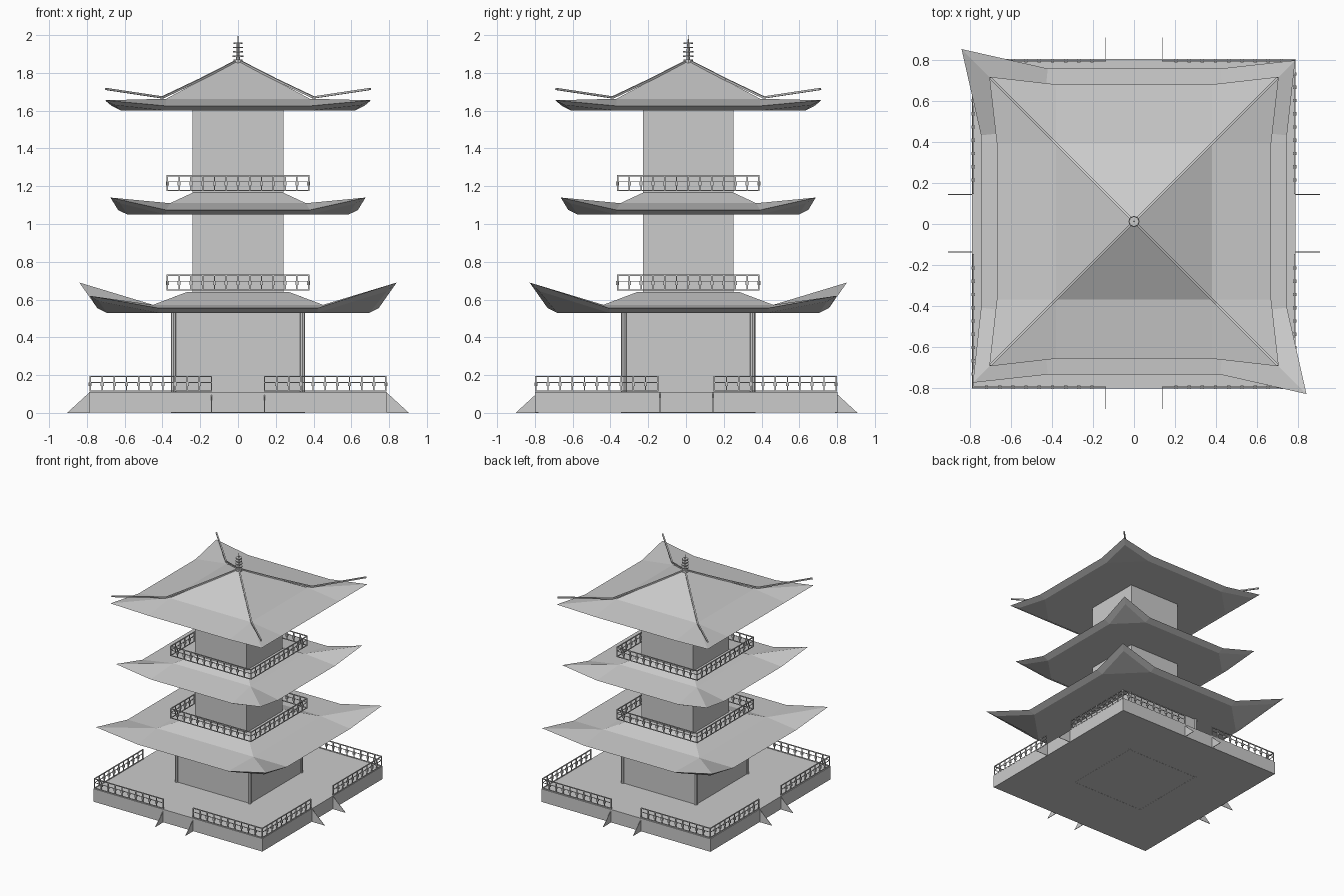
import bpy, bmesh, math
from mathutils import Vector, Matrix

if "Cube" in bpy.data.objects:
    bpy.data.objects.remove(bpy.data.objects["Cube"])

CY = 0.012  # the tower sits slightly behind the centre


def finish(bm, name):
    bmesh.ops.recalc_face_normals(bm, faces=bm.faces)
    me = bpy.data.meshes.new(name)
    bm.to_mesh(me)
    bm.free()
    ob = bpy.data.objects.new(name, me)
    bpy.context.collection.objects.link(ob)
    return ob


def add_box(bm, lo, hi):
    lo, hi = Vector(lo), Vector(hi)
    m = Matrix.Translation((lo + hi) / 2) @ Matrix.Diagonal((*(hi - lo), 1))
    bmesh.ops.create_cube(bm, size=1, matrix=m)


def add_cone(bm, x, y, z0, z1, r0, r1, n=8):
    bmesh.ops.create_cone(bm, cap_ends=True, segments=n, radius1=r0, radius2=r1, depth=z1 - z0,
                          matrix=Matrix.Translation((x, y, (z0 + z1) / 2)))


def add_bar(bm, a, b, w):
    a, b = Vector(a), Vector(b)
    d = b - a
    m = Matrix.Translation((a + b) / 2) @ d.to_track_quat('Z', 'Y').to_matrix().to_4x4()
    bmesh.ops.create_cube(bm, size=1, matrix=m @ Matrix.Diagonal((w, w, d.length, 1)))


# Terrace
bm = bmesh.new()
add_box(bm, (-0.79, -0.8, 0.001), (0.787, 0.803, 0.11))
finish(bm, "terrace")

# Triangular cheeks beside the four entrances
bm = bmesh.new()
for k in range(4):
    rot = Matrix.Rotation(k * math.pi / 2, 3, 'Z')
    for s in (-1, 1):
        tri = [(-0.785, 0.0), (-0.905, 0.0), (-0.785, 0.11)]
        rings = [[bm.verts.new(rot @ Vector((s * 0.14 + t, y, z)) + Vector((0, 0.003, 0)))
                  for y, z in tri] for t in (-0.002, 0.002)]
        bm.faces.new(rings[0])
        bm.faces.new(rings[1])
        for i in range(3):
            j = (i + 1) % 3
            bm.faces.new((rings[0][i], rings[0][j], rings[1][j], rings[1][i]))
finish(bm, "entrance_cheeks")


# Railing run: rails and evenly spaced balusters with a small block at mid height
def railing(bm, a, b, z, n, h=0.084):
    a, b = Vector((*a, z)), Vector((*b, z))
    for t, w in ((0.003, 0.006), (h * 0.58, 0.004), (h - 0.003, 0.007)):
        add_bar(bm, a + Vector((0, 0, t)), b + Vector((0, 0, t)), w)
    for i in range(n):
        p = a.lerp(b, i / (n - 1))
        w = 0.007
        add_box(bm, (p.x - w / 2, p.y - w / 2, z), (p.x + w / 2, p.y + w / 2, z + h))
        if 0 < i < n - 1:
            add_box(bm, (p.x - 0.008, p.y - 0.008, z + 0.03), (p.x + 0.008, p.y + 0.008, z + 0.05))


bm = bmesh.new()
for s in (-1, 1):
    for t in (-1, 1):
        railing(bm, (t * 0.783, s * 0.795), (t * 0.14, s * 0.795), 0.112, 11)
        railing(bm, (s * 0.783, t * 0.795), (s * 0.783, t * 0.15), 0.112, 11)
finish(bm, "terrace_railing")

for name, z in (("lower_balcony_railing", 0.648), ("upper_balcony_railing", 1.175)):
    bm = bmesh.new()
    r = 0.374
    c = [(-r, -r + CY), (r, -r + CY), (r, r + CY), (-r, r + CY)]
    for i in range(4):
        railing(bm, c[i], c[(i + 1) % 4], z, 13)
    finish(bm, name)


# Storey walls
def walls(name, r, z0, z1, t=0.012):
    bm = bmesh.new()
    for s in (-1, 1):
        a, b = sorted((s * r, s * (r - t)))
        add_box(bm, (-r, a + CY, z0), (r, b + CY, z1))
        add_box(bm, (a, -r + t + CY, z0), (b, r - t + CY, z1))
    finish(bm, name)


walls("ground_storey_walls", 0.345, 0.0, 0.54)
walls("middle_storey_walls", 0.24, 0.62, 1.06)
walls("top_storey_walls", 0.24, 1.14, 1.61)

bm = bmesh.new()
for sx in (-1, 1):
    for sy in (-1, 1):
        add_cone(bm, sx * 0.341, sy * 0.341 + CY, 0, 0.54, 0.015, 0.015)
finish(bm, "corner_columns")


# Roof: flared eave ring, hip bend ring and top ring, closed by a flat soffit
def roof(name, corners, eave, bend, top, soffit_z):
    """corners: 4 x (radius, top z, lower z); eave: (along, out, z); bend/top: (radius, z)"""
    bm = bmesh.new()
    C, L, R, CL, LL, RL, B, T = ([] for _ in range(8))

    def vert(x, y, z, k):
        p = Matrix.Rotation(k * math.pi / 2, 3, 'Z') @ Vector((x, y, z))
        return bm.verts.new(p + Vector((0, CY, 0)))

    for k, (r, z, zl) in enumerate(corners):
        e, o, ez = eave
        C.append(vert(-r, -r, z, k))
        CL.append(vert(-r + 0.05, -r + 0.05, zl, k))
        L.append(vert(-e, -o, ez, k))
        R.append(vert(e, -o, ez, k))
        LL.append(vert(-e, -o + 0.05, soffit_z, k))
        RL.append(vert(e, -o + 0.05, soffit_z, k))
        B.append(vert(-bend[0], -bend[0], bend[1], k))
        T.append(vert(-top[0], -top[0], top[1], k))
    for k in range(4):
        n, p = (k + 1) % 4, (k - 1) % 4
        bm.faces.new((L[k], R[k], B[n], B[k]))
        bm.faces.new((B[k], B[n], T[n], T[k]))
        bm.faces.new((C[k], L[k], B[k]))
        bm.faces.new((C[k], B[k], R[p]))
        bm.faces.new((CL[k], LL[k], L[k], C[k]))
        bm.faces.new((LL[k], RL[k], R[k], L[k]))
        bm.faces.new((RL[k], CL[n], C[n], R[k]))
        bm.faces.new((CL[k], RL[p], LL[k]))
    bm.faces.new([v for k in range(4) for v in (LL[k], RL[k])])
    bm.faces.new(T)
    finish(bm, name)


lo, hi = (0.785, 0.62, 0.59), (0.84, 0.69, 0.645)
roof("lower_roof", [lo, hi, lo, hi], (0.42, 0.745, 0.555), (0.45, 0.572), (0.27, 0.64), 0.53)
roof("middle_roof", [(0.675, 1.14, 1.11)] * 4, (0.38, 0.635, 1.074), (0.36, 1.11), (0.235, 1.168), 1.05)
roof("top_roof", [(0.705, 1.655, 1.63)] * 4, (0.38, 0.668, 1.625), (0.38, 1.663), (0.012, 1.86), 1.60)

# Upswept hip ridges on the top roof
bm = bmesh.new()
path = [(0.01, 1.862), (0.2, 1.765), (0.4, 1.67), (0.7, 1.715)]
for sx in (-1, 1):
    for sy in (-1, 1):
        pts = [(sx * r, sy * r + CY, z) for r, z in path]
        for a, b in zip(pts, pts[1:]):
            add_bar(bm, a, b, 0.011)
finish(bm, "hip_ridges")

# Spire with stacked rings
bm = bmesh.new()
add_cone(bm, 0, CY, 1.85, 1.872, 0.027, 0.024)
add_cone(bm, 0, CY, 1.86, 1.96, 0.01, 0.007)
add_cone(bm, 0, CY, 1.96, 2.0, 0.004, 0.001)
for i in range(4):
    z = 1.885 + i * 0.023
    r = 0.028 - i * 0.001
    add_cone(bm, 0, CY, z, z + 0.007, r, r)
finish(bm, "spire")
